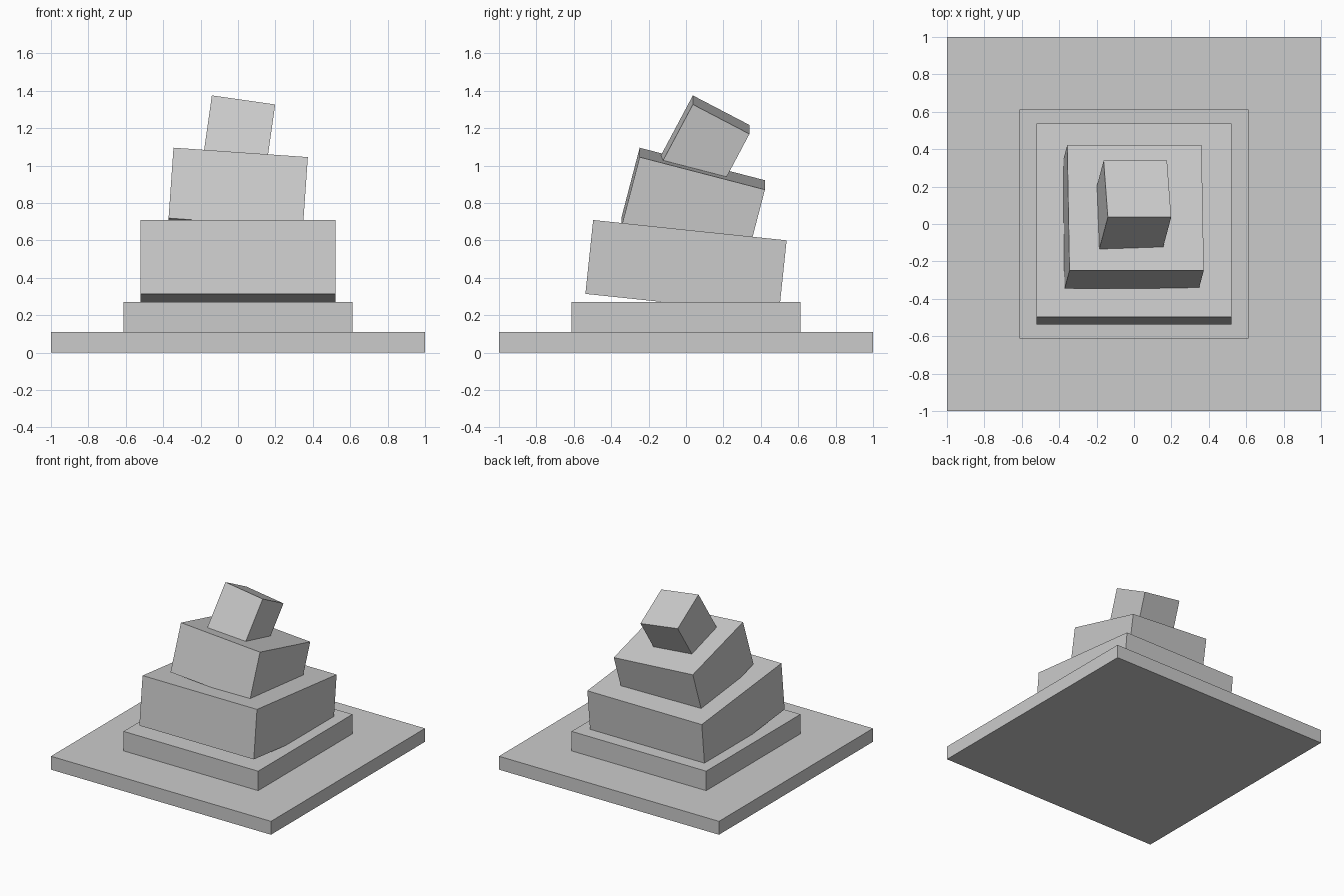
import bpy
from math import radians

default = bpy.data.objects.get("Cube")
if default:
    bpy.data.objects.remove(default, do_unlink=True)

# One plain stone colour
GREY = (0.6, 0.6, 0.6, 1)
stone = bpy.data.materials.new("stone_grey")
stone.use_nodes = True
stone.diffuse_color = GREY
stone.node_tree.nodes["Principled BSDF"].inputs["Base Color"].default_value = GREY


def block(name, size, centre, pitch=0, roll=0):
    """Box leaning back by pitch and sideways by roll, in degrees."""
    bpy.ops.mesh.primitive_cube_add(
        size=1, location=centre, rotation=(radians(-pitch), radians(roll), 0))
    obj = bpy.context.object
    obj.name = name
    obj.scale = size
    bpy.ops.object.transform_apply(location=False, rotation=False, scale=True)
    obj.data.materials.append(stone)


# Level slabs
block("base_slab", (2, 2, 0.11), (0, 0, 0.055))
block("plinth", (1.224, 1.224, 0.16), (0, 0, 0.19))

# Stacked blocks, each leaning further than the one below
block("lower_block", (1.04, 1.04, 0.397), (0, 0, 0.457), pitch=6)
block("middle_block", (0.72, 0.692, 0.39), (-0.005, 0.038, 0.795), pitch=14.6, roll=4)
block("top_block", (0.342, 0.342, 0.39), (-0.006, 0.097, 1.101), pitch=27.8, roll=8.1)
